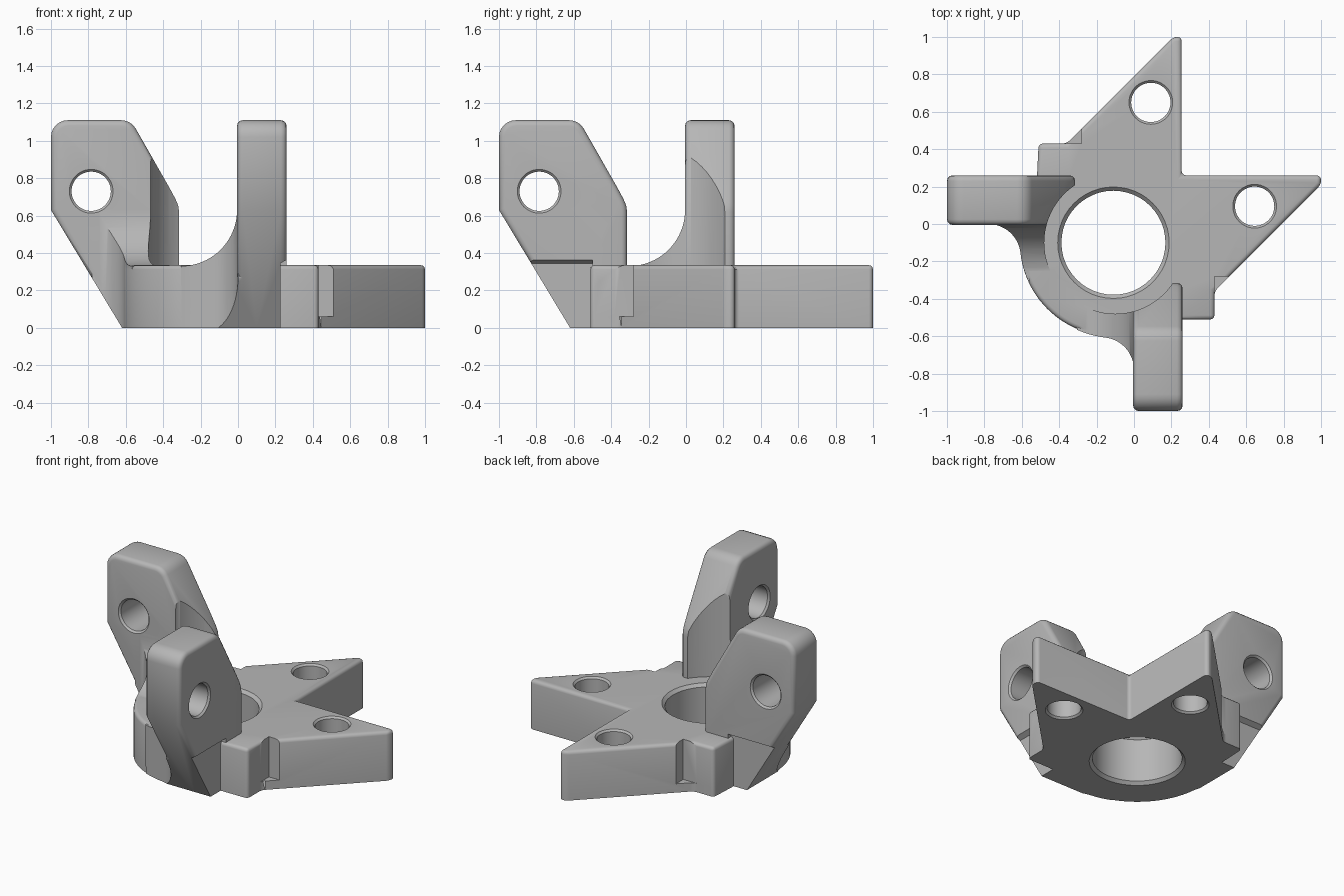
import bpy, bmesh, math
from mathutils import Matrix, Vector

if "Cube" in bpy.data.objects:
    bpy.data.objects.remove(bpy.data.objects["Cube"])

C = (-0.11, -0.10)      # bore centre
PLATE_H = 0.335
SWAP = Matrix(((0, 1, 0, 0), (1, 0, 0, 0), (0, 0, 1, 0), (0, 0, 0, 1)))

grey = bpy.data.materials.new("light_grey")
grey.diffuse_color = (0.47, 0.47, 0.47, 1)
grey.use_nodes = True
grey.node_tree.nodes["Principled BSDF"].inputs["Base Color"].default_value = grey.diffuse_color


def arc(cx, cy, r, a0, a1, n):
    """Points on an arc, angles in degrees."""
    angles = [math.radians(a0 + (a1 - a0) * i / n) for i in range(n + 1)]
    return [(cx + r * math.cos(a), cy + r * math.sin(a)) for a in angles]


def finish(bm, name):
    bmesh.ops.recalc_face_normals(bm, faces=bm.faces)
    me = bpy.data.meshes.new(name)
    bm.to_mesh(me)
    bm.free()
    me.materials.append(grey)
    ob = bpy.data.objects.new(name, me)
    bpy.context.collection.objects.link(ob)
    return ob


def prism(name, pts, axis, lo, hi, round_edges=0, min_angle=45):
    """Extrude a closed profile along an axis, optionally rounding its edges."""
    place = {"x": lambda u, v, t: (t, u, v),
             "y": lambda u, v, t: (u, t, v),
             "z": lambda u, v, t: (u, v, t)}[axis]
    bm = bmesh.new()
    a = [bm.verts.new(place(u, v, lo)) for u, v in pts]
    b = [bm.verts.new(place(u, v, hi)) for u, v in pts]
    bm.faces.new(a)
    bm.faces.new(b)
    for i in range(len(pts)):
        j = (i + 1) % len(pts)
        bm.faces.new((a[i], a[j], b[j], b[i]))
    bmesh.ops.recalc_face_normals(bm, faces=bm.faces)
    if round_edges:
        edges = [e for e in bm.edges
                 if e.calc_face_angle(0) > math.radians(min_angle)
                 and max(v.co.z for v in e.verts) > 0.001]
        bmesh.ops.bevel(bm, geom=edges, offset=round_edges, segments=3,
                        profile=0.5, affect="EDGES", clamp_overlap=True)
    return finish(bm, name)


def hole(centre, r, axis, lo, hi, lip):
    """Cutter for a round hole with a small chamfer at both mouths."""
    bm = bmesh.new()
    n, rings = 48, []
    for t, rad in ((lo - 0.02, r + lip + 0.02), (lo + lip, r),
                   (hi - lip, r), (hi + 0.02, r + lip + 0.02)):
        ring = []
        for u, v in arc(*centre, rad, 0, 360, n)[:-1]:
            ring.append(bm.verts.new((u, t, v) if axis == "y" else (u, v, t)))
        rings.append(ring)
    bm.faces.new(rings[0])
    bm.faces.new(rings[-1])
    for p, q in zip(rings, rings[1:]):
        for i in range(n):
            j = (i + 1) % n
            bm.faces.new((p[i], p[j], q[j], q[i]))
    return finish(bm, "hole_cutter")


def combine(ob, other, op):
    """Apply a boolean and throw the second object away."""
    m = ob.modifiers.new("bool", "BOOLEAN")
    m.object, m.operation, m.solver = other, op, "EXACT"
    bpy.context.view_layer.objects.active = ob
    bpy.ops.object.modifier_apply(modifier=m.name)
    bpy.data.objects.remove(other)


def mirrored(ob):
    """Copy reflected across the x = y plane."""
    bm = bmesh.new()
    bm.from_mesh(ob.data)
    bm.transform(SWAP)
    return finish(bm, ob.name + "_mirrored")


# Base plate: two pointed arms, two square lugs and a round rear boss
plate_pts = ([(0.255, 0.26), (1.0, 0.26), (1.0, 0.21), (0.43, -0.36), (0.43, -0.51)]
             + arc(*C, 0.5, -55.5, -214.5, 48)
             + [(-0.51, 0.43), (-0.36, 0.43), (0.21, 1.0), (0.255, 1.0)])
body = prism("bracket_body", plate_pts, "z", 0, PLATE_H, 0.025, 40)

# Small pockets between lug and arm
pocket = [(0.43, -0.6), (0.43, -0.28), (0.7, -0.28), (0.7, -0.6)]
for flip in (False, True):
    cutter = prism("pocket_cutter", pocket, "z", 0.06, 0.5)
    if flip:
        plain, cutter = cutter, mirrored(cutter)
        bpy.data.objects.remove(plain)
    combine(body, cutter, "DIFFERENCE")

# Upright ear with rounded top corners
ear_pts = ([(-0.315, 0), (-0.62, 0), (-1.0, 0.63)]
           + arc(-0.91, 1.02, 0.09, 180, 90, 6)
           + arc(-0.625, 1.02, 0.09, 90, 30, 5)
           + [(-0.37, 0.755), (-0.335, 0.69), (-0.32, 0.655), (-0.315, 0.62)])
ear = prism("ear", ear_pts, "y", -0.005, 0.26, 0.03, 50)

# Relief along the foot of the ear
relief = prism("relief_cutter", [(0.227, -0.1), (0.227, 0.345), (0.30, 0.385), (0.30, -0.1)],
               "x", -1.2, -0.5)
combine(ear, relief, "DIFFERENCE")

# Curved gusset blending ear into boss
gusset = prism("gusset", [(0.1, 0.63), (0.1, 0), (-0.3, 0)]
               + arc(-0.305, 0.63, 0.30, -90, 0, 20), "x", -1.0, -0.1)
plan = ([(-0.78, 0.1)] + arc(-0.78, -0.174, 0.174, 90, 6.3, 14)
        + arc(*C, 0.4995, 186.3, 230, 14)[1:] + [(-0.2, -0.1), (-0.2, 0.1)])
combine(gusset, prism("plan_limit", plan, "z", -0.1, 0.9), "INTERSECT")
slope = [(-0.62, 0), (-1.0, 0.63), (-1.0, 0.8), (-0.1, 0.8), (-0.1, 0)]
combine(gusset, prism("slope_limit", slope, "y", -0.8, 0.3), "INTERSECT")
combine(ear, gusset, "UNION")

# Clearance bore above the plate, then the pivot hole
combine(ear, prism("clearance_cutter", arc(*C, 0.37, 0, 360, 72)[:-1], "z", 0.3, 1.3),
        "DIFFERENCE")
combine(ear, hole((-0.785, 0.73), 0.105, "y", -0.005, 0.26, 0.012), "DIFFERENCE")

# Join both ears to the plate
other_ear = mirrored(ear)
combine(body, ear, "UNION")
combine(body, other_ear, "UNION")

# Main bore and the two mounting holes
combine(body, hole(C, 0.278, "z", 0, PLATE_H, 0.02), "DIFFERENCE")
for centre in ((0.09, 0.65), (0.645, 0.095)):
    combine(body, hole(centre, 0.105, "z", 0, PLATE_H, 0.012), "DIFFERENCE")

# Smooth curved surfaces, keep sharp edges
bpy.ops.object.select_all(action="DESELECT")
body.select_set(True)
bpy.context.view_layer.objects.active = body
bpy.ops.object.shade_smooth_by_angle(angle=math.radians(32))
